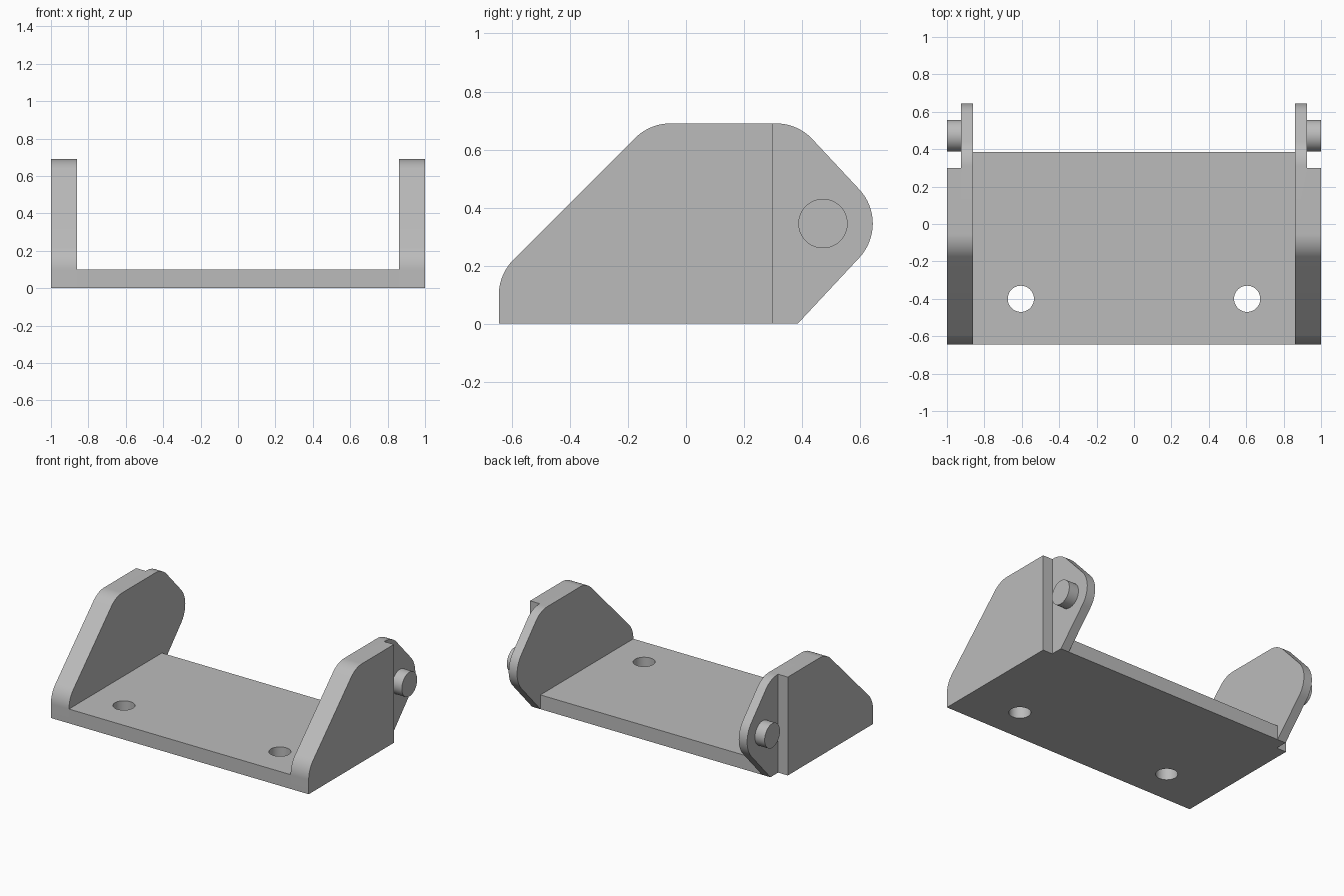
import bpy, bmesh, math
from mathutils import Vector, Matrix

cube = bpy.data.objects.get("Cube")
if cube:
    bpy.data.objects.remove(cube, do_unlink=True)

HALF, INNER, STEP = 1.0, 0.86, 0.925       # cheek outer, inner and step planes in x
FRONT, BACK, PLATE = -0.645, 0.385, 0.1    # plate extent and thickness
TOP, RADIUS, PIN_Y = 0.69, 0.172, 0.472

grey = bpy.data.materials.new("plain grey")
grey.use_nodes = True
colour = (0.5, 0.5, 0.5, 1)
grey.diffuse_color = colour
grey.node_tree.nodes["Principled BSDF"].inputs["Base Color"].default_value = colour


def make_object(name, bm):
    bmesh.ops.recalc_face_normals(bm, faces=bm.faces)
    mesh = bpy.data.meshes.new(name)
    bm.to_mesh(mesh)
    bm.free()
    mesh.materials.append(grey)
    obj = bpy.data.objects.new(name, mesh)
    bpy.context.collection.objects.link(obj)
    return obj


def box(name, low, high):
    low, high = Vector(low), Vector(high)
    bm = bmesh.new()
    bmesh.ops.create_cube(bm, size=1)
    bmesh.ops.scale(bm, vec=high - low, verts=bm.verts)
    bmesh.ops.translate(bm, vec=(low + high) / 2, verts=bm.verts)
    return make_object(name, bm)


def cylinder(name, radius, depth, centre, axis):
    bm = bmesh.new()
    turn = Matrix.Rotation(math.pi / 2, 4, "Y") if axis == "X" else Matrix()
    bmesh.ops.create_cone(bm, cap_ends=True, segments=64, radius1=radius, radius2=radius,
                          depth=depth, matrix=Matrix.Translation(centre) @ turn)
    return make_object(name, bm)


def fillet(before, corner, after, radius, steps=16):
    """Arc points that round one corner of a profile."""
    a, b = (before - corner).normalized(), (after - corner).normalized()
    half = a.angle(b) / 2
    centre = corner + (a + b).normalized() * radius / math.sin(half)
    start = corner + a * radius / math.tan(half) - centre
    end = corner + b * radius / math.tan(half) - centre
    total = start.angle(end)
    return [centre + (start * math.sin((1 - i / steps) * total)
                      + end * math.sin(i / steps * total)) / math.sin(total)
            for i in range(steps + 1)]


def cut(obj, cutter):
    mod = obj.modifiers.new("cut", "BOOLEAN")
    mod.operation, mod.solver, mod.object = "DIFFERENCE", "EXACT", cutter
    bpy.context.view_layer.objects.active = obj
    bpy.ops.object.modifier_apply(modifier=mod.name)
    bpy.data.objects.remove(cutter, do_unlink=True)


def smooth(obj):
    bpy.ops.object.select_all(action="DESELECT")
    obj.select_set(True)
    bpy.context.view_layer.objects.active = obj
    bpy.ops.object.shade_smooth_by_angle(angle=math.radians(25))


# Cheek outline in (y, z): two square foot corners, four rounded ones
corners = [Vector(p) for p in ((BACK, 0), (FRONT, 0), (FRONT, 0.17), (-0.125, TOP),
                               (BACK, TOP), (0.707, TOP / 2))]
outline = corners[:2]
for i in range(2, len(corners)):
    outline += fillet(corners[i - 1], corners[i], corners[(i + 1) % len(corners)], RADIUS)

# Base plate with two mounting holes
base = box("base_plate", (-INNER, FRONT, 0), (INNER, BACK, PLATE))
for x in (-0.605, 0.605):
    cut(base, cylinder("hole_cutter", 0.07, 1, (x, -0.4, 0), "Z"))
smooth(base)

# Cheeks, thinned at the back to a lug that carries a short pin
for side, s in (("left", 1), ("right", -1)):
    bm = bmesh.new()
    face = bm.faces.new([bm.verts.new((s * INNER, p.x, p.y)) for p in outline])
    swept = bmesh.ops.extrude_face_region(bm, geom=[face])["geom"]
    bmesh.ops.translate(bm, vec=(s * (HALF - INNER), 0, 0),
                        verts=[v for v in swept if isinstance(v, bmesh.types.BMVert)])
    cheek = make_object(side + "_cheek", bm)
    xs = sorted((s * STEP, s * 1.2))
    cut(cheek, box("step_cutter", (xs[0], 0.3, -1), (xs[1], 1, 1)))
    smooth(cheek)
    smooth(cylinder(side + "_pin", 0.085, HALF - STEP,
                    (s * (HALF + STEP) / 2, PIN_Y, TOP / 2), "X"))
